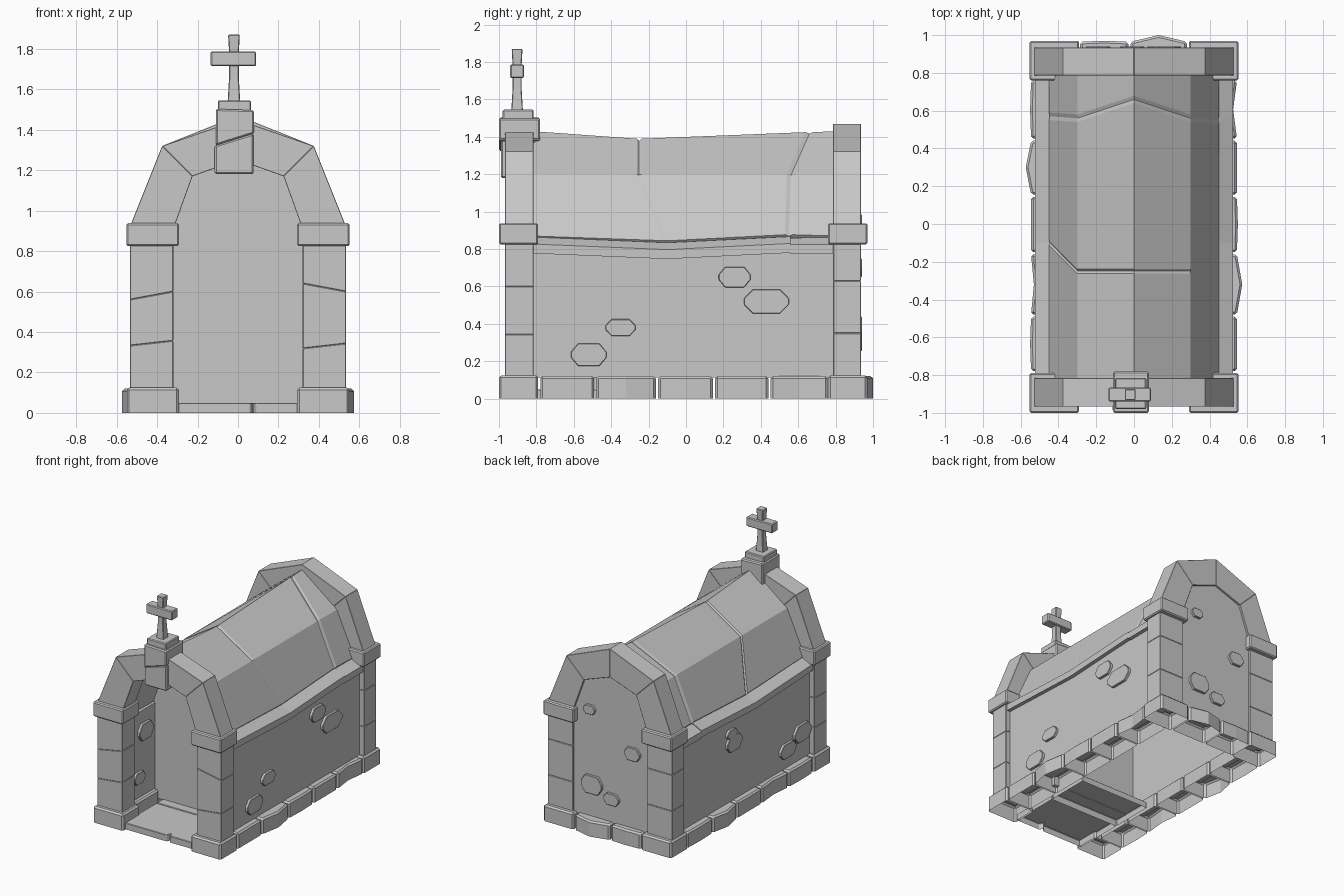
import bpy, bmesh
from mathutils import Vector

cube = bpy.data.objects.get("Cube")
if cube:
    bpy.data.objects.remove(cube)

stone = bpy.data.materials.new("grey stone")
stone.use_nodes = True
GREY = (0.58, 0.58, 0.58, 1)
stone.diffuse_color = GREY
stone.node_tree.nodes["Principled BSDF"].inputs["Base Color"].default_value = GREY


def loft(name, rings, bevel=0.0, cap_start=True, cap_end=True):
    """Bridge equal rings of points into a closed tube with flat ends."""
    bm = bmesh.new()
    vs = [[bm.verts.new(p) for p in ring] for ring in rings]
    n = len(vs[0])
    for a, b in zip(vs, vs[1:]):
        for i in range(n):
            j = (i + 1) % n
            bm.faces.new((a[i], a[j], b[j], b[i]))
    if cap_start:
        bm.faces.new(vs[0][::-1])
    if cap_end:
        bm.faces.new(vs[-1])
    bmesh.ops.recalc_face_normals(bm, faces=bm.faces)
    mesh = bpy.data.meshes.new(name)
    bm.to_mesh(mesh)
    bm.free()
    mesh.materials.append(stone)
    obj = bpy.data.objects.new(name, mesh)
    bpy.context.collection.objects.link(obj)
    if bevel:
        mod = obj.modifiers.new("worn edges", 'BEVEL')
        mod.width = bevel
        mod.segments = 1
        mod.limit_method = 'ANGLE'
    return obj


def block(name, x, y, z, bevel=0.01, low_tilt=0.0, top_tilt=0.0, bottom=True):
    """Box from ranges; tilts raise the +x side of the lower or upper face."""
    def ring(h, tilt):
        return [(px, py, h + (tilt if px == x[1] else -tilt))
                for px, py in ((x[0], y[0]), (x[1], y[0]), (x[1], y[1]), (x[0], y[1]))]
    return loft(name, [ring(z[0], low_tilt), ring(z[1], top_tilt)], bevel, cap_start=bottom)


def slab(name, outline, y0, y1, bevel=0.0):
    """Extrude an x-z outline along y."""
    return loft(name, [[(x, y, z) for x, z in outline] for y in (y0, y1)], bevel)


def shell(name, plan, height, bevel):
    """Hollow stone standing on the ground: an x-y plan with no underside."""
    return loft(name, [[(x, y, z) for x, y in plan] for z in (0, height)], bevel, cap_start=False)


def span(side, a, b):
    return tuple(sorted((side * a, side * b)))


# Corner piers: base, three stacked stones, capital
for end, y, wide in (("front", (-0.967, -0.815), (-1.0, -0.79)),
                     ("back", (0.787, 0.935), (0.76, 0.97))):
    for side, label in ((-1, "right"), (1, "left")):
        tag = f"{end}_{label}"
        x = span(side, 0.32, 0.535)
        if end == "front":
            low, mid, tilts = 0.338 - 0.007 * side, 0.6 + 0.02 * side, (0.012, -0.02 * side)
        else:
            low, mid, tilts = 0.35, 0.63, (0, 0)
        block(tag + "_base", span(side, 0.292, 0.55), wide, (0, 0.125), 0.012, bottom=False)
        block(tag + "_pier_low", x, y, (0.115, low), 0.003, 0, tilts[0])
        block(tag + "_pier_mid", x, y, (low, mid), 0.003, tilts[0], tilts[1])
        block(tag + "_pier_top", x, y, (mid, 0.84), 0.003, tilts[1], 0)
        block(tag + "_capital", span(side, 0.292, 0.552), wide, (0.825, 0.938), 0.008)

# End arches, each of four wedge stones
for end, y0, y1, lift in (("front", -0.967, -0.815, 0.0), ("back", 0.787, 0.935, 0.02)):
    outer = [(0.535, 0.92), (0.375, 1.32), (0, 1.45 + lift)]
    inner = [(0.315, 0.92), (0.225, 1.17), (0, 1.25)]
    for side, label in ((-1, "right"), (1, "left")):
        for i, part in enumerate(("low", "high")):
            quad = [outer[i], outer[i + 1], inner[i + 1], inner[i]]
            slab(f"{end}_arch_{label}_{part}", [(side * x, z) for x, z in quad], y0, y1, 0.002)

# Thick side walls, back wall, and the wall closing off the chamber behind the entrance
for side, label in ((-1, "right"), (1, "left")):
    block(label + "_wall", span(side, 0.37, 0.495), (-0.83, 0.88), (0.112, 0.785), 0)
gable = [(0.36, 0.112), (0.36, 0.93), (0.25, 1.19), (0, 1.28)]
gable += [(-x, z) for x, z in gable[2::-1]]
slab("back_wall", gable, 0.82, 0.92)
inner_gable = [(0.38, 0.045), (0.38, 0.92), (0.27, 1.18), (0, 1.37)]
inner_gable += [(-x, z) for x, z in inner_gable[2::-1]] + [(-0.38, 0.045)]
slab("chamber_wall", inner_gable[:7], -0.49, -0.45)

# Vault roof: sagging loft with two cracks cut as grooves
OUTER = [(-0.45, 0.865), (-0.3, 1.2), (0, 1.43), (0.3, 1.2), (0.45, 0.865)]
INNER = [(0.39, 0.79), (0.26, 1.15), (0, 1.36), (-0.26, 1.15), (-0.39, 0.79)]


def roof_ring(ys, ridge, eave, cut=(0, 0, 0, 0, 0)):
    drop = [eave, 0, ridge, 0, eave]
    ring = [(x * (1 - c), y, z + d - c)
            for (x, z), y, d, c in zip(OUTER, ys, drop, cut)]
    return ring + [(x, y, z + d) for (x, z), y, d in zip(INNER, ys[::-1], drop)]


def crack(ys, ridge, eave, cut, width):
    return [roof_ring([y + s for y in ys], ridge, eave, c)
            for s, c in ((-width, [0] * 5), (0, cut), (width, [0] * 5))]


rings = [roof_ring([-0.82] * 5, 0, 0.005)]
rings += crack([-0.1, -0.25, -0.25, -0.25, -0.1], -0.04, -0.02,
               [0.012, 0.012, 0.012, 0.004, 0], 0.012)
rings += crack([0.57, 0.56, 0.66, 0.56, 0.55], -0.005, 0.012, [0.008] * 5, 0.02)
rings.append(roof_ring([0.8] * 5, 0, 0.005))
loft("vault_roof", rings)

# Eaves, following the sag
EAVE = [(0.4, 0.862), (0.452, 0.862), (0.525, 0.825), (0.525, 0.775), (0.4, 0.775)]
for side, label in ((-1, "right"), (1, "left")):
    for part, path in (("front", ((-0.82, 0.002), (-0.1, -0.028), (0.558, 0.005))),
                       ("back", ((0.558, -0.002), (0.8, 0)))):
        loft(f"{label}_eave_{part}",
             [[(side * x, y, z + d) for x, z in EAVE] for y, d in path])

# Plinth stones, some with a bulging or hollowed face
cuts = [-0.785, -0.485, -0.155, 0.15, 0.447, 0.765]
for side, label, faces in ((1, "left", (0.545, 0.573, 0.55, 0.545, 0.525)),
                           (-1, "right", (0.55, 0.53, 0.545, 0.573, 0.55))):
    for i, (a, b) in enumerate(zip(cuts, cuts[1:])):
        a, b = a + 0.006, b - 0.006
        plan = [(0.335, a), (0.545, a), (faces[i], (a + b) / 2), (0.545, b), (0.335, b)]
        shell(f"{label}_plinth_{i + 1}", [(side * x, y) for x, y in plan], 0.12, 0.012)
for i, (a, b, face) in enumerate(((-0.285, -0.03, 0.97), (-0.018, 0.28, 1.0))):
    plan = [(a, 0.77), (a, 0.965), ((a + b) / 2, face), (b, 0.965), (b, 0.77)]
    shell(f"back_plinth_{i + 1}", plan, 0.12, 0.012)

# Entrance floor slabs, the front one with a chipped edge
chip = [(-0.305, -0.965), (0.06, -0.965), (0.075, -0.93), (0.09, -0.965),
        (0.305, -0.965), (0.305, -0.568), (-0.305, -0.568)]
shell("floor_front", chip, 0.05, 0.004)
block("floor_back", (-0.305, 0.305), (-0.562, -0.22), (0.0, 0.05), 0.004, bottom=False)


# Stones standing proud of the walls
def cobble(name, centre, along, out, w, h):
    shape = [(1, 0.25), (0.6, 1), (-0.6, 1), (-1, 0.25),
             (-1, -0.25), (-0.6, -1), (0.6, -1), (1, -0.25)]
    c, u, n = Vector(centre), Vector(along), Vector(out)
    loft(name, [[c + u * (p * w / 2) + Vector((0, 0, q * h / 2)) + n * d for p, q in shape]
                for d in (-0.01, 0.02)], 0.003)


Y, X = (0, 1, 0), (1, 0, 0)
for y, z, w, h in ((0.26, 0.65, 0.17, 0.11), (0.43, 0.52, 0.24, 0.13),
                   (-0.35, 0.38, 0.16, 0.09), (-0.52, 0.235, 0.19, 0.12)):
    cobble("left_wall_stone", (0.495, y, z), Y, (1, 0, 0), w, h)
for y, z, w, h in ((0.16, 0.65, 0.12, 0.07), (0.13, 0.57, 0.18, 0.12),
                   (-0.53, 0.26, 0.19, 0.11), (-0.71, 0.33, 0.2, 0.13)):
    cobble("right_wall_stone", (-0.495, y, z), Y, (-1, 0, 0), w, h)
for y, z, w, h in ((-0.62, 0.62, 0.17, 0.13), (-0.7, 0.28, 0.13, 0.09)):
    cobble("inner_wall_stone", (-0.37, y, z), Y, (1, 0, 0), w, h)
for x, z, w, h in ((0.18, 0.95, 0.1, 0.07), (-0.19, 0.7, 0.13, 0.1),
                   (0.16, 0.37, 0.18, 0.14), (-0.01, 0.3, 0.13, 0.09)):
    cobble("back_wall_stone", (x, 0.92, z), X, (0, 1, 0), w, h)

# Cracked keystone, cap and cross
block("keystone_lower", (-0.115, 0.077), (-0.99, -0.8), (1.18, 1.352), 0.008, 0, 0.03)
block("keystone_upper", (-0.11, 0.08), (-1.0, -0.78), (1.352, 1.5), 0.008, 0.03, -0.003)
block("cross_foot", (-0.1, 0.065), (-0.98, -0.815), (1.49, 1.545), 0.006)


def post_ring(r, z):
    return [(-0.02 + r * a, -0.903 + r * b, z) for a, b in ((-1, -1), (1, -1), (1, 1), (-1, 1))]


loft("cross_post", [post_ring(r, z) for r, z in
                    ((0.031, 1.54), (0.024, 1.66), (0.024, 1.78), (0.029, 1.87))], 0.004)
block("cross_arms", (-0.135, 0.09), (-0.94, -0.866), (1.715, 1.787), 0.006)
